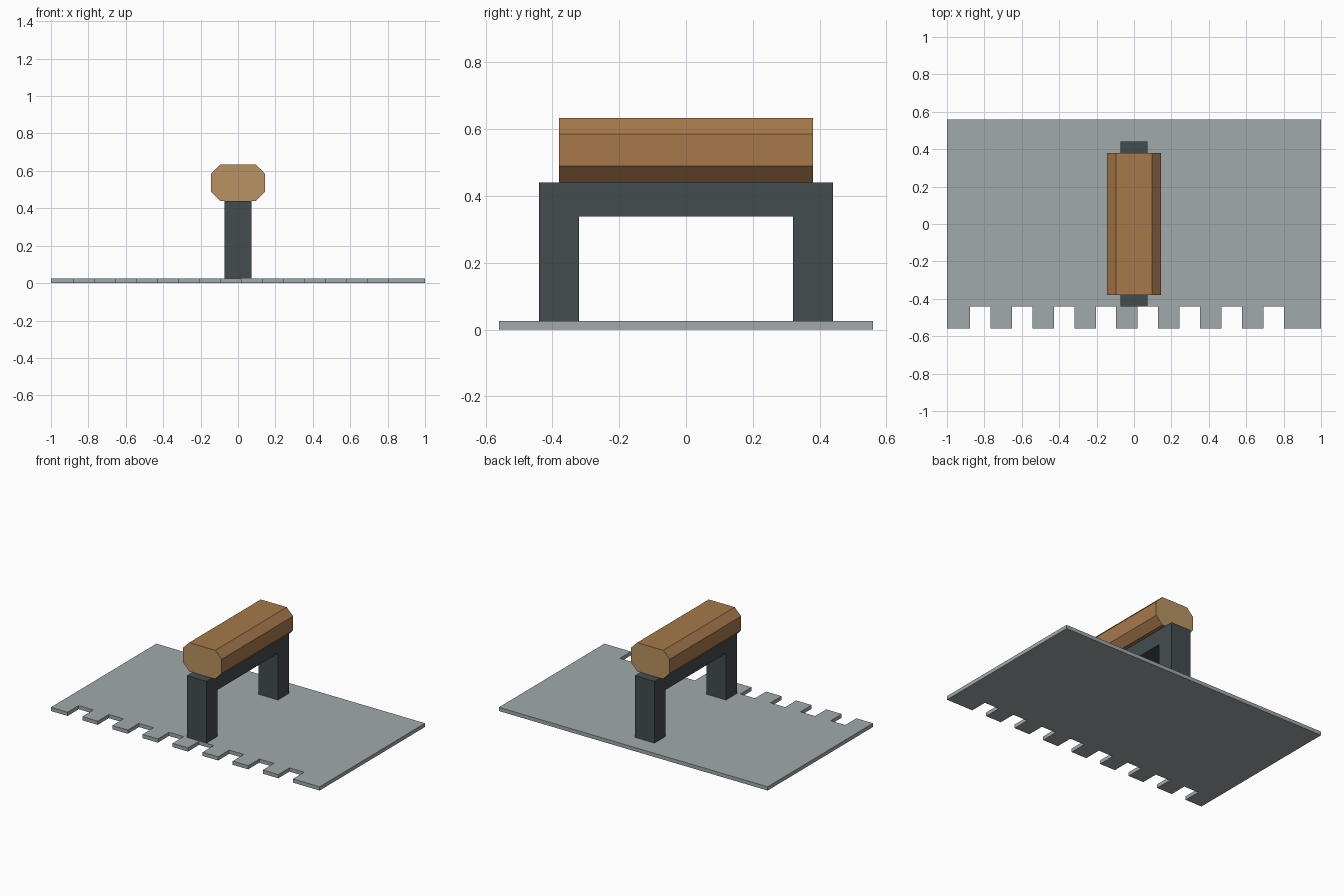
import bpy, bmesh
from mathutils import Vector

if "Cube" in bpy.data.objects:
    bpy.data.objects.remove(bpy.data.objects["Cube"])


def material(name, rgb):
    m = bpy.data.materials.new(name)
    m.diffuse_color = (*rgb, 1)
    m.use_nodes = True
    m.node_tree.nodes["Principled BSDF"].inputs["Base Color"].default_value = m.diffuse_color
    return m


steel = material("steel", (0.35, 0.40, 0.41))
iron = material("dark_iron", (0.055, 0.073, 0.077))
wood = material("wood", (0.38, 0.19, 0.07))
end_grain = material("end_grain", (0.48, 0.29, 0.12))


def prism(name, outline, place, start, end, mats):
    """Extrude a 2D outline; place(a, b, t) maps outline and depth to 3D.
    A second material, if given, goes on the two end caps."""
    bm = bmesh.new()
    cap = bm.faces.new([bm.verts.new(place(a, b, start)) for a, b in outline])
    geom = bmesh.ops.extrude_face_region(bm, geom=[cap], use_keep_orig=True)["geom"]
    shift = Vector(place(0, 0, end)) - Vector(place(0, 0, start))
    bmesh.ops.translate(bm, vec=shift, verts=[g for g in geom if isinstance(g, bmesh.types.BMVert)])
    bmesh.ops.recalc_face_normals(bm, faces=bm.faces)
    if len(mats) > 1:
        for f in bm.faces:
            if len(f.verts) == len(outline) and len(outline) > 4:
                f.material_index = 1
    mesh = bpy.data.meshes.new(name)
    bm.to_mesh(mesh)
    bm.free()
    for m in mats:
        mesh.materials.append(m)
    ob = bpy.data.objects.new(name, mesh)
    bpy.context.collection.objects.link(ob)
    return ob


# Blade plate with eight square notches along the front edge
front, root = -0.56, -0.442
outline = [(1, front), (1, 0.56), (-1, 0.56), (-1, front)]
for i in range(8):
    x0 = -0.876 + i * 0.224
    x1 = x0 + 0.109
    outline += [(x0, front), (x0, root), (x1, root), (x1, front)]
prism("notched_blade", outline, lambda a, b, t: (a, b, t), 0, 0.025, [steel])

# Handle bracket: two legs joined by a top bar
half = [(0.44, 0.44), (0.44, 0.025), (0.32, 0.025), (0.32, 0.338)]
bracket = half + [(-y, z) for y, z in reversed(half)]
prism("handle_bracket", bracket, lambda a, b, t: (t, a, b), -0.073, 0.073, [iron])

# Octagonal wooden grip with lighter ends
side = [(0.097, 0.44), (0.144, 0.489), (0.144, 0.585), (0.097, 0.633)]
grip = side + [(-x, z) for x, z in reversed(side)]
prism("grip", grip, lambda a, b, t: (a, t, b), -0.38, 0.38, [wood, end_grain])
